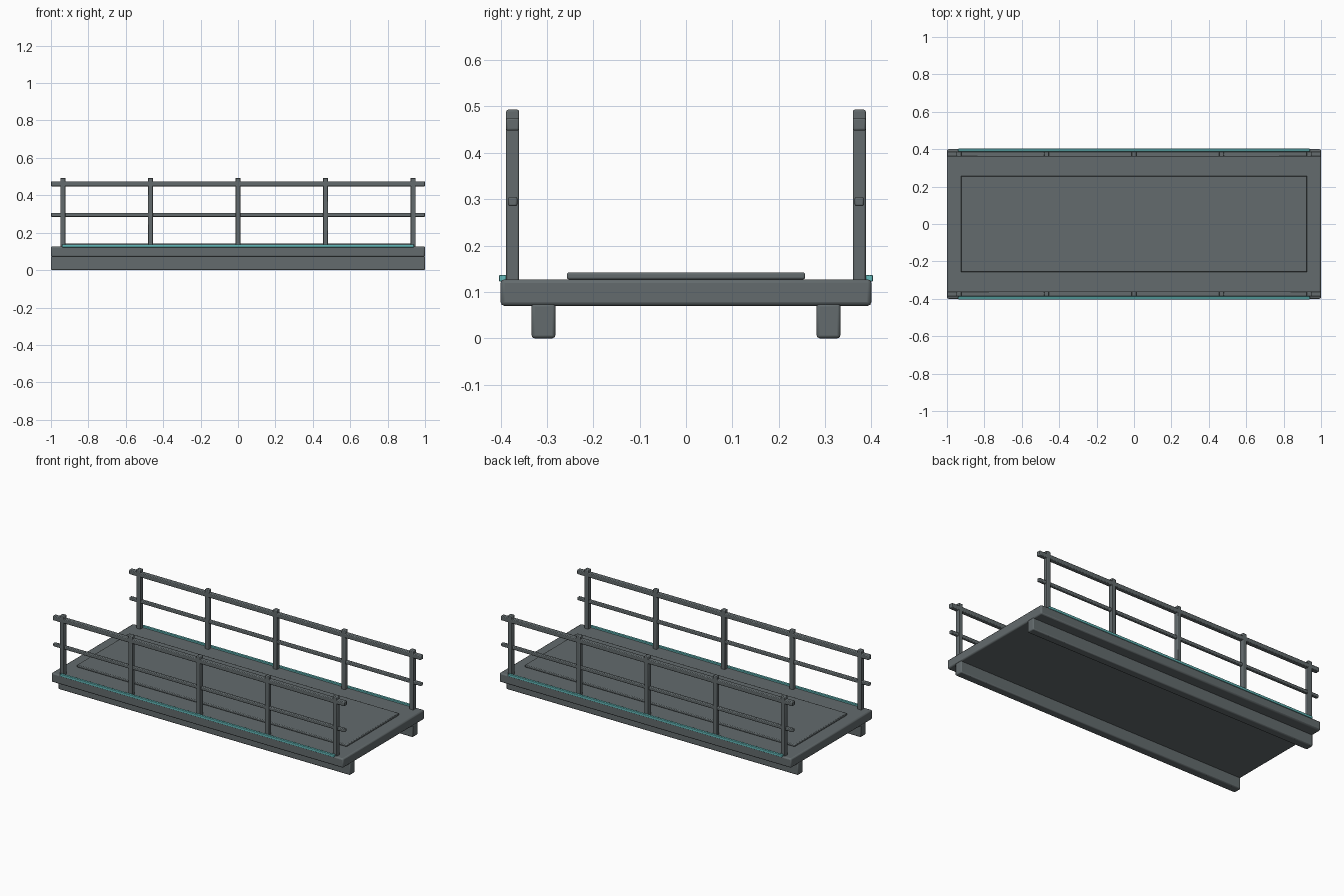
import bpy

if "Cube" in bpy.data.objects:
    bpy.data.objects.remove(bpy.data.objects["Cube"])


def material(name, rgb):
    m = bpy.data.materials.new(name)
    m.diffuse_color = (*rgb, 1.0)
    m.use_nodes = True
    m.node_tree.nodes["Principled BSDF"].inputs["Base Color"].default_value = m.diffuse_color
    return m


STEEL = material("grey steel", (0.125, 0.147, 0.153))
TEAL = material("teal light", (0.13, 0.50, 0.50))


def box(name, x, y, z, mat=STEEL, bevel=0.004):
    """Rounded box from (min, max) ranges on each axis."""
    bpy.ops.mesh.primitive_cube_add(
        size=1, location=[(r[0] + r[1]) / 2 for r in (x, y, z)])
    ob = bpy.context.object
    ob.name = name
    ob.scale = [r[1] - r[0] for r in (x, y, z)]
    bpy.ops.object.transform_apply(location=False, rotation=False, scale=True)
    ob.data.materials.append(mat)
    mod = ob.modifiers.new("rounded edges", 'BEVEL')
    mod.width = bevel
    mod.segments = 2
    bpy.ops.object.shade_smooth_by_angle()
    return ob


# Deck slab and raised walking panel
box("deck", (-1, 1), (-0.4, 0.4), (0.07, 0.127), bevel=0.008)
box("walking_panel", (-0.925, 0.925), (-0.257, 0.257), (0.127, 0.142))

for side, s in (("front", -1), ("back", 1)):
    def span(a, b):
        return tuple(sorted((s * a, s * b)))

    # Support beam under the deck
    box(f"{side}_beam", (-1, 1), span(0.282, 0.333), (0, 0.075), bevel=0.006)

    # Railing posts
    for i in range(5):
        px = -0.936 + 0.468 * i
        box(f"{side}_post_{i + 1}", (px - 0.014, px + 0.014),
            span(0.36, 0.388), (0.12, 0.493))

    # Top and middle rails
    box(f"{side}_top_rail", (-1, 1), span(0.36, 0.388), (0.448, 0.475))
    box(f"{side}_middle_rail", (-1, 1), span(0.364, 0.384), (0.285, 0.305))

    # Light strip along the deck edge
    box(f"{side}_light_strip", (-0.94, 0.94), span(0.388, 0.403),
        (0.122, 0.137), TEAL, 0.002)
